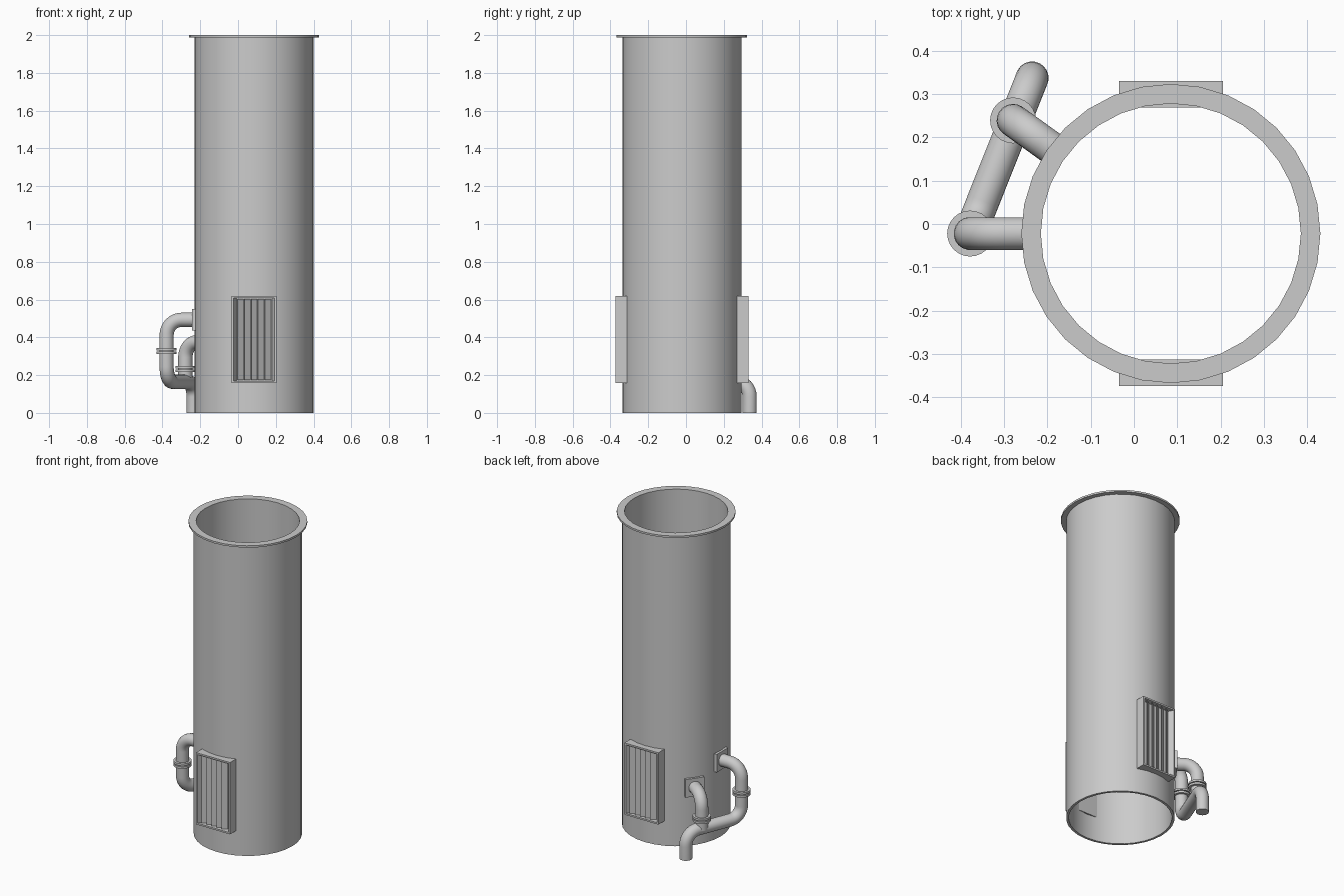
import bpy, bmesh, math
from mathutils import Vector, Matrix

if "Cube" in bpy.data.objects:
    bpy.data.objects.remove(bpy.data.objects["Cube"])

CX, CY = 0.085, -0.022      # axis of the big cylinder
R = 0.315
PIPE_R = 0.038
UP = Vector((0, 0, 1))

grey = bpy.data.materials.new("light_grey_metal")
grey.diffuse_color = (0.6, 0.6, 0.6, 1)
grey.use_nodes = True
grey.node_tree.nodes["Principled BSDF"].inputs["Base Color"].default_value = grey.diffuse_color


def finish(bm, name):
    """Turn a bmesh into an object, smooth with sharp edges kept."""
    bmesh.ops.recalc_face_normals(bm, faces=bm.faces[:])
    me = bpy.data.meshes.new(name)
    bm.to_mesh(me)
    bm.free()
    me.materials.append(grey)
    me.shade_smooth()
    me.set_sharp_from_angle(angle=math.radians(30))
    ob = bpy.data.objects.new(name, me)
    bpy.context.collection.objects.link(ob)
    return ob


def lathe(name, profile, centre, sides):
    """Revolve a closed (radius, z) profile."""
    bm = bmesh.new()
    rings = []
    for i in range(sides):
        a = 2 * math.pi * i / sides
        rings.append([bm.verts.new((centre[0] + r * math.cos(a),
                                    centre[1] + r * math.sin(a), z)) for r, z in profile])
    n = len(profile)
    for i in range(sides):
        a, b = rings[i], rings[(i + 1) % sides]
        for j in range(n):
            bm.faces.new((a[j], b[j], b[(j + 1) % n], a[(j + 1) % n]))
    return finish(bm, name)


def fillet(corners, rad, steps=8):
    """Round the right-angled corners of a path."""
    pts = [corners[0]]
    for p, c, q in zip(corners, corners[1:], corners[2:]):
        d1, d2 = (c - p).normalized(), (q - c).normalized()
        for k in range(steps + 1):
            t = math.pi / 2 * k / steps
            pts.append(c + rad * (d2 - d1 - d2 * math.cos(t) + d1 * math.sin(t)))
    return pts + [corners[-1]]


def pipe(name, corners, rad=0.08, sides=20):
    pts = fillet([Vector(c) for c in corners], rad)
    bm = bmesh.new()
    rings, tangent, normal = [], None, None
    for i, p in enumerate(pts):
        t = (pts[min(i + 1, len(pts) - 1)] - pts[max(i - 1, 0)]).normalized()
        if normal is None:
            normal = t.orthogonal().normalized()
        else:
            normal = tangent.rotation_difference(t) @ normal
        tangent = t
        side = t.cross(normal)
        rings.append([bm.verts.new(p + PIPE_R * (normal * math.cos(a) + side * math.sin(a)))
                      for a in (2 * math.pi * k / sides for k in range(sides))])
    for a, b in zip(rings, rings[1:]):
        for k in range(sides):
            m = (k + 1) % sides
            bm.faces.new((a[k], a[m], b[m], b[k]))
    bm.faces.new(rings[0])
    bm.faces.new(rings[-1])
    return finish(bm, name)


def box(bm, size, matrix):
    return bmesh.ops.create_cube(bm, size=1, matrix=matrix @ Matrix.Diagonal((*size, 1)))["verts"]


# main open tube with a top rim
lathe("main_tube", [(0.30, 0), (R, 0), (R, 1.988), (0.345, 1.988), (0.345, 2.0), (0.30, 2.0)],
      (CX, CY), 32)

# front and back louvred vents
W, H, Z0 = 0.24, 0.46, 0.158
OUT, BACK, FLOOR = 0.352, 0.291, 0.318
for name, angle in (("front", 0), ("back", math.pi)):
    place = Matrix.Translation((CX, CY, 0)) @ Matrix.Rotation(angle, 4, 'Z')
    bm = bmesh.new()
    box(bm, (W, OUT - BACK, H), Matrix.Translation((0, -(OUT + BACK) / 2, Z0 + H / 2)))
    bm.normal_update()
    face = min(bm.faces, key=lambda f: f.normal.y)
    bmesh.ops.inset_region(bm, faces=[face], thickness=0.015)
    # recess the opening, sides leaning inward
    res = bmesh.ops.extrude_discrete_faces(bm, faces=[face])["faces"][0]
    for v in res.verts:
        v.co.y = -FLOOR
        v.co.x *= 0.09 / (W / 2 - 0.015)
    bm.transform(place)
    finish(bm, name + "_vent_frame")

    bm = bmesh.new()
    for i in range(5):
        x = (i - 2) * 0.036
        box(bm, (0.038, 0.004, H - 0.03),
            place @ Matrix.Translation((x, -0.334, Z0 + H / 2))
            @ Matrix.Rotation(math.radians(35), 4, 'Z'))
    finish(bm, name + "_vent_slats")

# side pipes: upper one runs along to the drain, lower one joins it
bend_a = Vector((-0.378, CY))
bend_b = Vector((-0.279, 0.239))
drain = Vector((-0.235, 0.337))
ZRUN = 0.165
pipe("upper_drain_pipe", [(CX - 0.31, CY, 0.493), (*bend_a, 0.493), (*bend_a, ZRUN),
                          (*drain, ZRUN), (*drain, 0)])
radial = (bend_b - Vector((CX, CY))).normalized()
start = Vector((CX, CY)) + radial * 0.31
pipe("lower_drain_pipe", [(*start, 0.375), (*bend_b, 0.375), (*bend_b, ZRUN)])

# paired coupling discs on the upright pipe sections
for name, c, z in (("upper", bend_a, 0.328), ("lower", bend_b, 0.233)):
    for part, lo, hi in (("bottom", -0.016, -0.003), ("top", 0.003, 0.016)):
        lathe(f"{name}_coupling_{part}",
              [(0.03, z + lo), (0.053, z + lo), (0.053, z + hi), (0.03, z + hi)], c, 24)

# square wall plates where the pipes leave the tube
for name, d, z in (("upper", Vector((-1, 0)), 0.493), ("lower", radial, 0.375)):
    bm = bmesh.new()
    ang = math.atan2(d.y, d.x)
    box(bm, (0.02, 0.115, 0.115), Matrix.Translation((CX, CY, z))
        @ Matrix.Rotation(ang, 4, 'Z') @ Matrix.Translation((0.318, 0, 0)))
    finish(bm, name + "_wall_plate")
